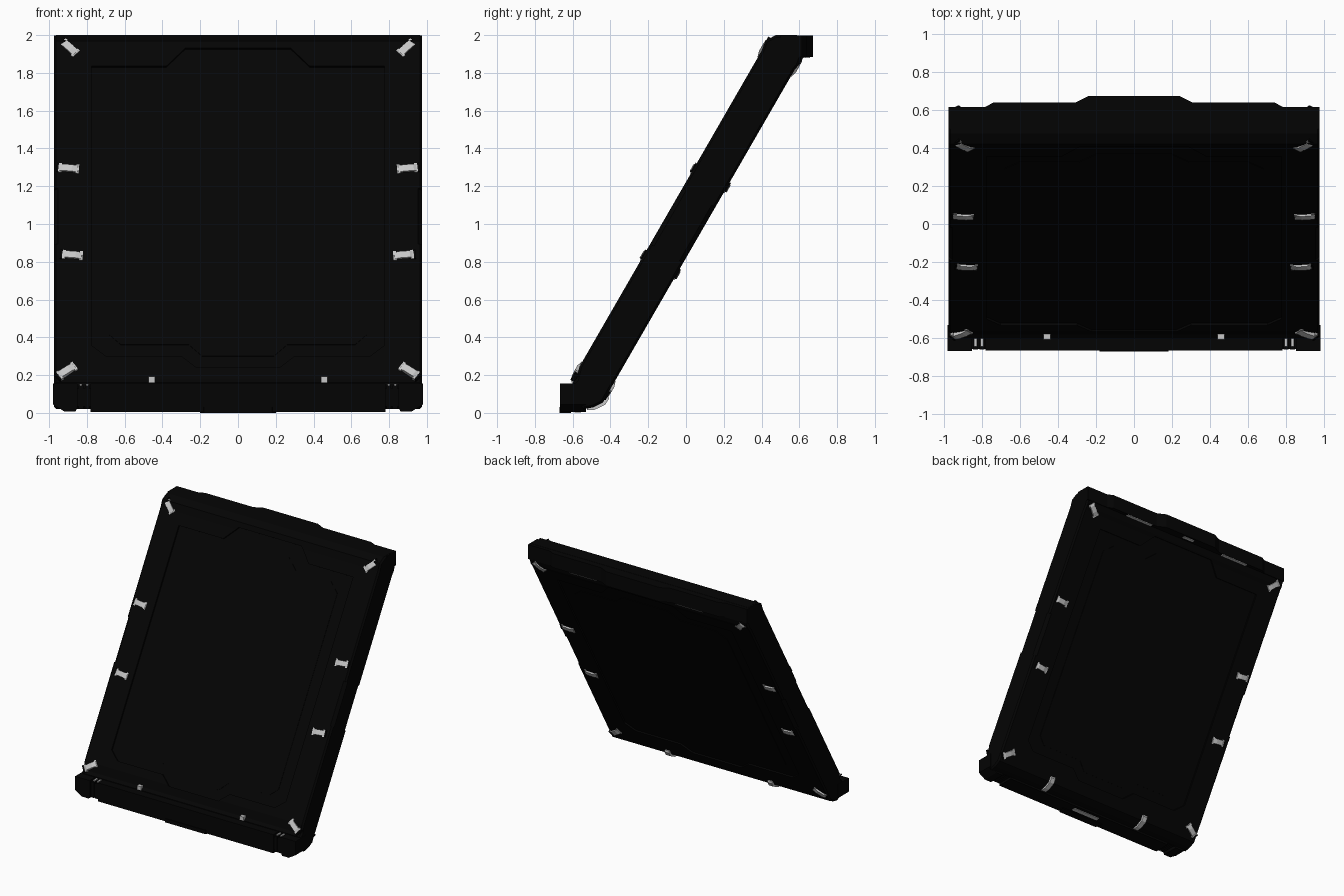
import bpy, bmesh, math
from mathutils import Matrix, Vector

if "Cube" in bpy.data.objects:
    bpy.data.objects.remove(bpy.data.objects["Cube"])


def material(name, r, g, b):
    m = bpy.data.materials.new(name)
    m.diffuse_color = (r, g, b, 1)
    m.use_nodes = True
    m.node_tree.nodes["Principled BSDF"].inputs["Base Color"].default_value = m.diffuse_color
    return m


BLACK = material("matte black", 0.0012, 0.0012, 0.0012)
SILVER = material("light silver", 0.57, 0.57, 0.57)

# Slab frame: x across, y up the slope, z out of the front face
TILT = Matrix.Translation((0, -0.012, 1)) @ Matrix.Rotation(math.radians(60), 4, 'X')
WORLD = Matrix.Identity(4)


def add_prism(bm, pts, lo, hi, axis, mat=WORLD):
    """Extrude a 2D outline along an axis into bm."""
    def co(p, d):
        return mat @ Vector({'X': (d, *p), 'Y': (p[0], d, p[1]), 'Z': (*p, d)}[axis])
    a = [bm.verts.new(co(p, lo)) for p in pts]
    b = [bm.verts.new(co(p, hi)) for p in pts]
    bm.faces.new(a)
    bm.faces.new(b)
    for i in range(len(pts)):
        j = (i + 1) % len(pts)
        bm.faces.new((a[i], a[j], b[j], b[i]))


def rect(x0, x1, y0, y1):
    return [(x0, y0), (x1, y0), (x1, y1), (x0, y1)]


def finish(name, bm, colour, frame=WORLD):
    bmesh.ops.recalc_face_normals(bm, faces=bm.faces)
    me = bpy.data.meshes.new(name)
    bm.to_mesh(me)
    bm.free()
    me.materials.append(colour)
    ob = bpy.data.objects.new(name, me)
    ob.matrix_world = frame
    bpy.context.collection.objects.link(ob)
    return ob


def mirrored(half):
    """Complete an outline from its right half, listed top to bottom."""
    return half + [(-x, y) for x, y in reversed(half)]


# Slanted body
bm = bmesh.new()
add_prism(bm, [(0.40, 1.916), (0.42, 1.97), (0.475, 2.0), (0.60, 2.0), (0.61, 1.88),
               (0.595, 1.84), (0.575, 1.816), (-0.425, 0.084), (-0.44, 0.055),
               (-0.49, 0.03), (-0.54, 0.02), (-0.60, 0.08), (-0.60, 0.16),
               (-0.58, 0.18), (-0.564, 0.245)], -0.975, 0.975, 'X')
body = finish("slab_body", bm, BLACK)
bev = body.modifiers.new("edge_bevel", 'BEVEL')
bev.width, bev.segments = 0.012, 1
bev.limit_method, bev.angle_limit = 'ANGLE', math.radians(70)

# Recesses in both faces and notches in the long edges
outer = mirrored([(0.28, 1.016), (0.38, 0.906), (0.775, 0.906), (0.775, -0.80),
                  (0.70, -0.865), (0.30, -0.865), (0.22, -0.935)])
bm = bmesh.new()
for s in (-1, 1):
    add_prism(bm, outer, s * 0.088, s * 0.2, 'Z')
    for t in (-1, 1):
        corner = Matrix.Translation((t * 0.975, 0, s * 0.1)) @ Matrix.Rotation(math.pi / 4, 4, 'Y')
        add_prism(bm, rect(-0.016, 0.016, -0.016, 0.016), -0.18, 0.16, 'Y', corner)
cutter = finish("recess_cutter", bm, BLACK, TILT)
cutter.hide_render = True
cutter.hide_viewport = True
cut = body.modifiers.new("recess", 'BOOLEAN')
cut.operation, cut.object, cut.solver = 'DIFFERENCE', cutter, 'EXACT'

# Raised panel inside each recess
bm = bmesh.new()
add_prism(bm, mirrored([(0.20, 0.91), (0.29, 0.83), (0.60, 0.83), (0.68, 0.76),
                        (0.68, -0.73), (0.62, -0.79), (0.26, -0.79),
                        (0.19, -0.86)]), -0.091, 0.091, 'Z')
finish("inner_panel", bm, BLACK, TILT)

# Stepped lip along the top rear edge
bm = bmesh.new()
add_prism(bm, mirrored([(0.24, 0.672), (0.31, 0.637), (0.74, 0.637), (0.78, 0.615),
                        (0.975, 0.615), (0.975, 0.50)]), 1.885, 1.999, 'Z')
finish("top_lip", bm, BLACK)

# Hinge bar along the bottom front edge, with a low thumb ridge
bm = bmesh.new()
add_prism(bm, rect(-0.78, 0.78, 0.006, 0.155), -0.665, -0.53, 'Y')
add_prism(bm, [(-0.2, -0.61), (-0.18, -0.67), (0.18, -0.67), (0.2, -0.61)], 0.0, 0.03, 'Z')
finish("hinge_bar", bm, BLACK)

# Chamfered corner blocks, knuckles and hinge pins
blocks, knuckles, pins = bmesh.new(), bmesh.new(), bmesh.new()
for s in (-1, 1):
    add_prism(blocks, [(s * x, z) for x, z in [
        (0.85, 0.155), (0.98, 0.155), (0.98, 0.045), (0.92, 0.008), (0.86, 0.008),
        (0.85, 0.03)]], -0.668, -0.53, 'Y')
    for x in (0.798, 0.832):
        add_prism(knuckles, rect(s * x - 0.013, s * x + 0.013, 0.02, 0.145), -0.66, -0.53, 'Y')
        add_prism(pins, rect(s * x - 0.007, s * x + 0.007, -0.643, -0.602), 0.14, 0.153, 'Z')
    add_prism(knuckles, rect(s * 0.815 - 0.045, s * 0.815 + 0.045, 0.035, 0.13), -0.655, -0.53, 'Y')
finish("corner_blocks", blocks, BLACK)
finish("hinge_knuckles", knuckles, BLACK)
finish("hinge_pins", pins, SILVER)

# Arched clips with flared ends and dark anchors: x, height on slope, angle
clips, anchors = bmesh.new(), bmesh.new()
arch = [(-0.056, 0.085), (-0.056, 0.103), (-0.035, 0.112), (0.015, 0.113),
        (0.045, 0.107), (0.054, 0.098), (0.054, 0.085)]
for x, v, angle in [(0.893, 1.018, -45), (0.895, 0.280, -5), (0.875, -0.250, -5),
                    (0.905, -0.955, 35)]:
    for s in (-1, 1):
        for face in (-1, 1):
            place = (Matrix.Diagonal((s, 1, face, 1)) @ Matrix.Translation((-x, v, 0))
                     @ Matrix.Rotation(math.radians(angle), 4, 'Z'))
            add_prism(clips, arch, -0.02, 0.02, 'Y', place)
            for end in (-0.046, 0.045):
                add_prism(clips, rect(end - 0.008, end + 0.008, -0.027, 0.027),
                          0.085, 0.106, 'Z', place)
            add_prism(anchors, rect(-0.066, -0.056, -0.027, 0.027), 0.08, 0.108, 'Z', place)
finish("edge_clips", clips, SILVER, TILT)
finish("clip_anchors", anchors, BLACK, TILT)

# Small lower tabs: blocks on the front ledge, bands round the rear bottom edge
bm = bmesh.new()
for s in (-1, 1):
    x = s * 0.457
    add_prism(bm, rect(-0.607, -0.56, 0.162, 0.192), x - 0.018, x + 0.018, 'X')
    add_prism(bm, [(-0.41, 0.09), (-0.408, 0.075), (-0.428, 0.043), (-0.485, 0.016),
                   (-0.525, 0.014), (-0.525, 0.04), (-0.45, 0.09)],
              x - 0.02, x + 0.02, 'X')
finish("lower_tabs", bm, SILVER)

# Contact strips under the top lip and the bottom edge
bm = bmesh.new()
for x, y, w in [(-0.47, 0.623, 0.12), (0.47, 0.623, 0.12), (0, 0.645, 0.05)]:
    add_prism(bm, rect(x - w, x + w, y - 0.012, y + 0.012), 1.88, 1.888, 'Z')
add_prism(bm, rect(-0.12, 0.12, -0.59, -0.555), 0.001, 0.009, 'Z')
finish("contact_strips", bm, SILVER)
